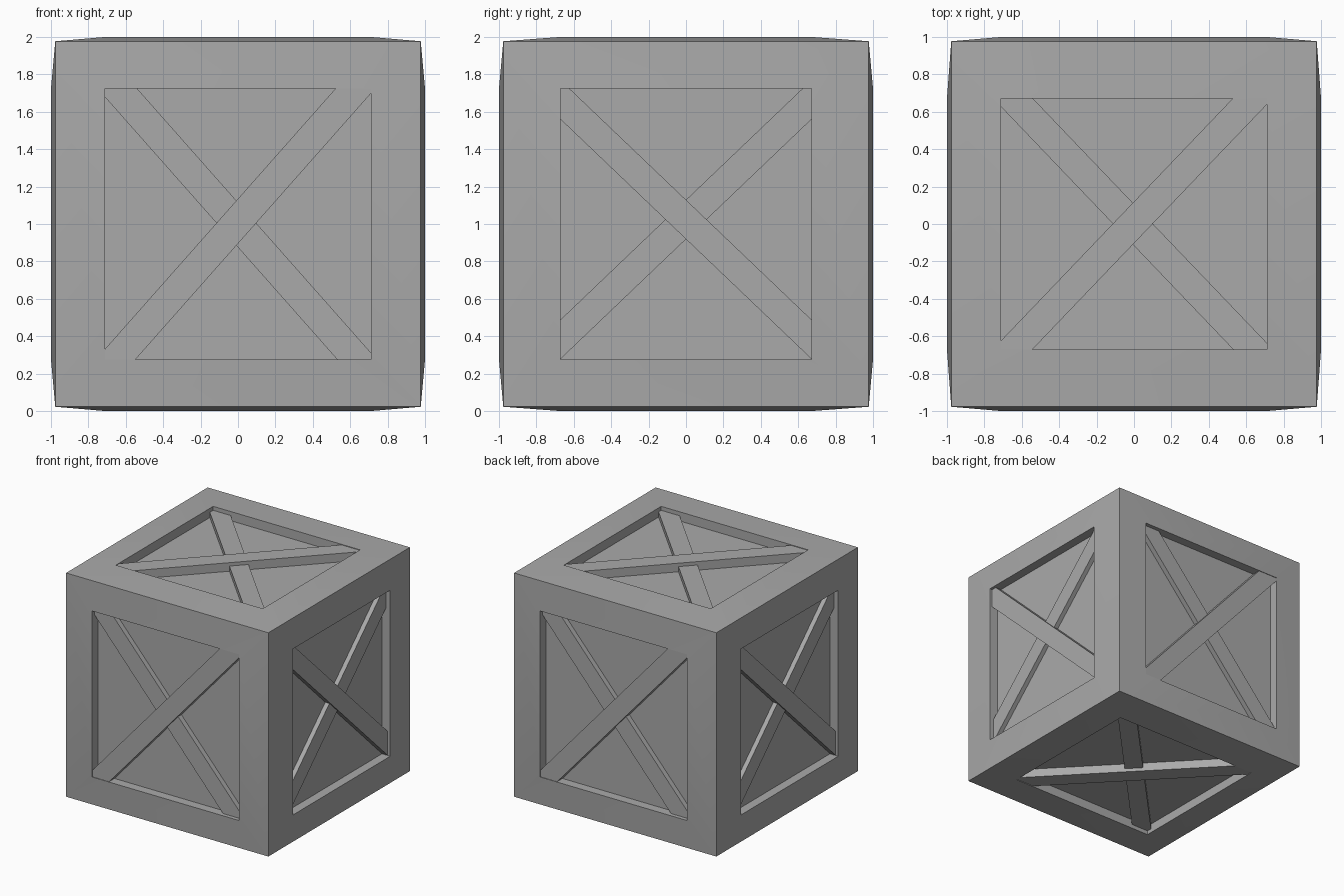
import bpy, bmesh
from mathutils import Matrix, Vector

if "Cube" in bpy.data.objects:
    bpy.data.objects.remove(bpy.data.objects["Cube"])

CORNER = 0.977                       # half size at the crate corners
OPENING = Vector((0.71, 0.672, 0.725))  # half size of the openings per axis
DEPTH = 0.08                         # depth of the sunken panels
MIDDLE = Vector((0, 0, 1))

grey = bpy.data.materials.new("crate grey")
grey.use_nodes = True
colour = (0.4, 0.4, 0.4, 1)
grey.diffuse_color = colour
grey.node_tree.nodes["Principled BSDF"].inputs["Base Color"].default_value = colour


def finish(bm, name, matrix, smooth=False):
    bmesh.ops.recalc_face_normals(bm, faces=bm.faces)
    bmesh.ops.transform(bm, matrix=matrix, verts=bm.verts)
    mesh = bpy.data.meshes.new(name)
    bm.to_mesh(mesh)
    bm.free()
    mesh.materials.append(grey)
    obj = bpy.data.objects.new(name, mesh)
    bpy.context.collection.objects.link(obj)
    if smooth:
        bpy.ops.object.select_all(action='DESELECT')
        obj.select_set(True)
        bpy.context.view_layer.objects.active = obj
        bpy.ops.object.shade_smooth_by_angle(angle=0.5)


# Crate body: bulging frame on each side around a sunken panel
bm = bmesh.new()
bmesh.ops.create_cube(bm, size=2 * CORNER)
panels = list(bm.faces)
bmesh.ops.inset_individual(bm, faces=panels, thickness=0.25)
for face in panels:
    axis = max(range(3), key=lambda i: abs(face.normal[i]))
    for vert in face.verts:
        for i in range(3):
            size = 1 if i == axis else OPENING[i]
            vert.co[i] = size if vert.co[i] > 0 else -size
bm.normal_update()
for face in bmesh.ops.extrude_discrete_faces(bm, faces=panels)["faces"]:
    bmesh.ops.translate(bm, verts=face.verts, vec=-DEPTH * face.normal)
finish(bm, "crate_body", Matrix.Translation(MIDDLE), smooth=True)


def brace(name, matrix, half_u, half_v, slope, offset, width, top):
    """Diagonal plank, trimmed to the opening; top is its outer height."""
    bottom = 1 - DEPTH - 0.01
    bm = bmesh.new()
    bmesh.ops.create_cube(bm, size=1)
    bmesh.ops.scale(bm, vec=(2 * half_u, 2 * half_v, top - bottom), verts=bm.verts)
    bmesh.ops.translate(bm, vec=(0, 0, (top + bottom) / 2), verts=bm.verts)
    across = Vector((-slope, 1, 0)).normalized()
    for side in (-1, 1):
        point = Vector((0, offset, 0)) + across * side * width / 2
        geom = bm.verts[:] + bm.edges[:] + bm.faces[:]
        bmesh.ops.bisect_plane(bm, geom=geom, plane_co=point,
                               plane_no=across * side, clear_outer=True)
        bmesh.ops.holes_fill(bm, edges=[e for e in bm.edges if e.is_boundary])
    finish(bm, name, matrix)


X, Y, Z = Vector((1, 0, 0)), Vector((0, 1, 0)), Vector((0, 0, 1))
# Each pair of sides: outer plank and inner plank as (slope, offset, width, top)
FRONT = ((1.13, 0.015, 0.159, 0.995), (-1.13, -0.005, 0.159, 0.965))
SIDE = ((-0.955, 0.024, 0.152, 0.975), (0.955, 0.024, 0.152, 0.96))
TOP = ((1.045, 0.008, 0.154, 0.995), (-1.045, -0.005, 0.154, 0.965))
sides = {"front": (X, Z, FRONT), "back": (-X, Z, FRONT),
         "left": (Y, Z, SIDE), "right": (-Y, Z, SIDE),
         "top": (X, Y, TOP), "bottom": (X, -Y, TOP)}

# Crossed braces on all six sides
for side, (u, v, planks) in sides.items():
    matrix = Matrix.Translation(MIDDLE) @ Matrix((u, v, u.cross(v))).transposed().to_4x4()
    half_u, half_v = abs(u.dot(OPENING)), abs(v.dot(OPENING))
    for label, plank in zip(("outer", "inner"), planks):
        brace(f"{side}_{label}_brace", matrix, half_u, half_v, *plank)
